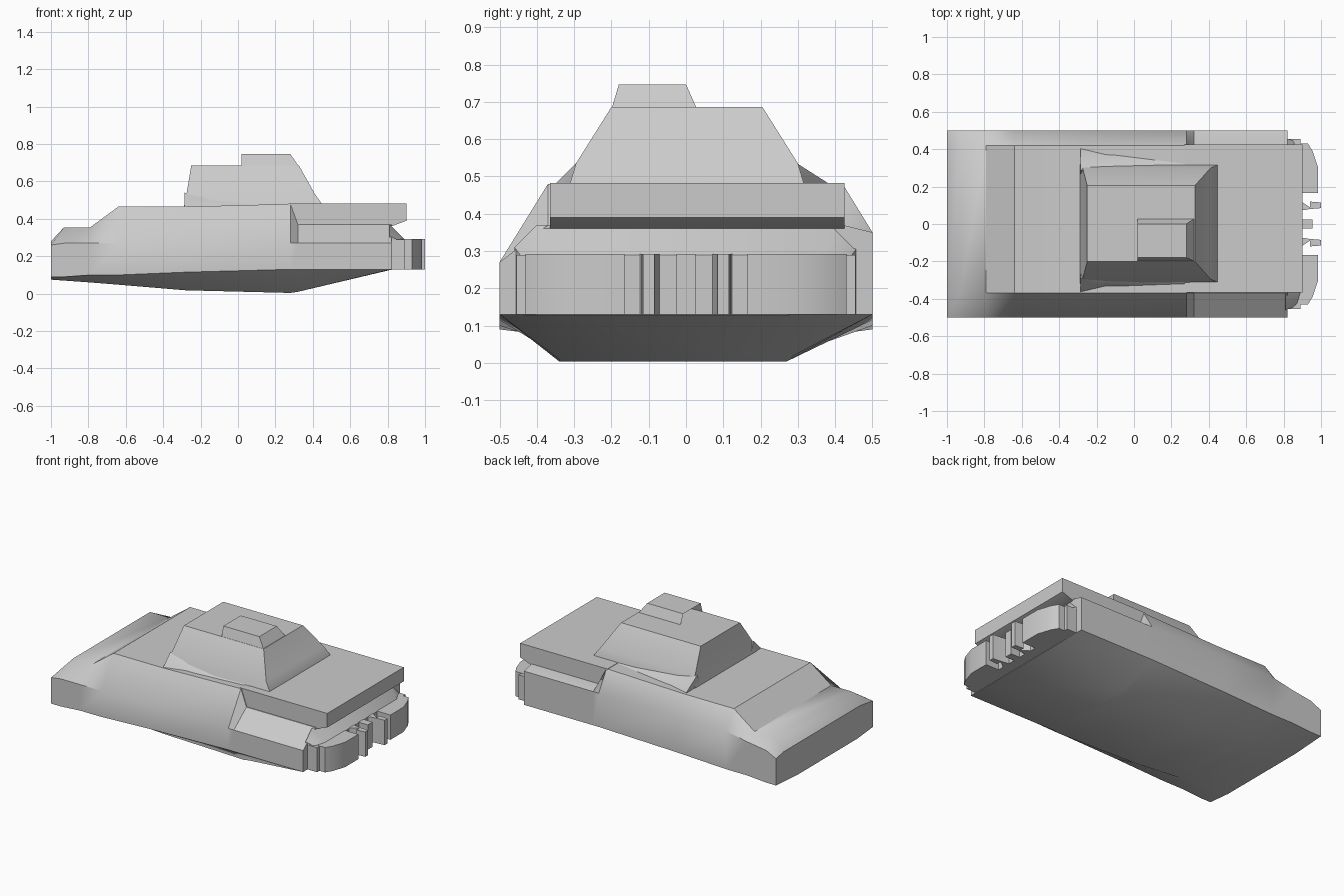
import bpy, bmesh, math

old = bpy.data.objects.get("Cube")
if old:
    bpy.data.objects.remove(old)

grey = bpy.data.materials.new("plain_grey")
grey.use_nodes = True
grey.diffuse_color = (0.6, 0.6, 0.6, 1)
grey.node_tree.nodes["Principled BSDF"].inputs["Base Color"].default_value = (0.6, 0.6, 0.6, 1)


def loft(name, rings, angle=35, opening=None):
    """Skin a list of matching rings, cap both ends, shade by angle."""
    bm = bmesh.new()
    loops = [[bm.verts.new(p) for p in ring] for ring in rings]
    n = len(loops[0])
    for a, b in zip(loops, loops[1:]):
        for i in range(n):
            j = (i + 1) % n
            bm.faces.new((a[i], a[j], b[j], b[i]))
    bm.faces.new(loops[0][::-1])
    bm.faces.new(loops[-1])
    bmesh.ops.recalc_face_normals(bm, faces=bm.faces)
    if opening:
        bm.normal_update()
        face = max(bm.faces, key=lambda f: -f.normal.x)
        bmesh.ops.inset_region(bm, faces=[face], thickness=opening)
        bmesh.ops.translate(bm, verts=face.verts, vec=(0.12, 0, 0))
    mesh = bpy.data.meshes.new(name)
    bm.to_mesh(mesh)
    bm.free()
    mesh.materials.append(grey)
    obj = bpy.data.objects.new(name, mesh)
    bpy.context.collection.objects.link(obj)
    bpy.ops.object.select_all(action='DESELECT')
    obj.select_set(True)
    bpy.context.view_layer.objects.active = obj
    bpy.ops.object.shade_smooth_by_angle(angle=math.radians(angle))
    return obj


def rect(x0, x1, y0, y1, z):
    return [(x0, y0, z), (x1, y0, z), (x1, y1, z), (x0, y1, z)]


def slab(name, outline, z0, z1):
    return loft(name, [[(x, y, z) for x, y in outline] for z in (z0, z1)])


def hull_ring(x, bottom, chine, right, left, top):
    return [(x, -0.34, bottom), (x, -0.5, chine), (x, -0.5, right), (x, -0.37, top),
            (x, 0.42, top), (x, 0.5, left), (x, 0.5, chine), (x, 0.27, bottom)]


# Hull: raked stern, stepped rear deck, shallow keel
loft("hull", [hull_ring(*s) for s in (
    (-1, 0.075, 0.09, 0.26, 0.265, 0.28),
    (-0.93, 0.07, 0.09, 0.27, 0.30, 0.355),
    (-0.79, 0.06, 0.10, 0.27, 0.32, 0.355),
    (-0.64, 0.048, 0.10, 0.27, 0.35, 0.465),
    (-0.28, 0.018, 0.115, 0.27, 0.35, 0.465),
    (0.28, 0.004, 0.13, 0.27, 0.35, 0.48),
    (0.32, 0.01, 0.13, 0.27, 0.35, 0.37),
    (0.82, 0.128, 0.13, 0.27, 0.35, 0.37))])

# Overhanging deck with a chamfered underside
deck = [(0.27, 0.39), (0.32, 0.36), (0.82, 0.36), (0.9, 0.39), (0.9, 0.482), (0.27, 0.482)]
loft("front_deck", [[(x, y, z) for x, z in deck] for y in (-0.365, 0.425)])

# Tapered nose behind the grille
loft("nose", [
    [(x, -w, 0.13), (x, w, 0.13), (x, w, s), (x, w - 0.06, t), (x, -w + 0.06, t), (x, -w, s)]
    for x, w, s, t in ((0.81, 0.46, 0.31, 0.37), (0.89, 0.43, 0.27, 0.29))])
for side, label in ((-1, "right"), (1, "left")):
    slab(label + "_nose_corner", [(0.81, side * 0.42), (0.89, side * 0.42),
                                  (0.89, side * 0.455), (0.81, side * 0.455)], 0.13, 0.29)
    # Angled grille end blocks
    slab(label + "_grille_block", [(0.85, side * 0.165), (0.985, side * 0.165), (0.985, side * 0.3),
                                   (0.955, side * 0.39), (0.93, side * 0.43), (0.85, side * 0.43)],
         0.13, 0.292)
    # Flared grille bars
    slab(label + "_grille_bar", [(0.88, side * 0.13), (0.94, side * 0.09), (0.94, side * 0.12), (1, side * 0.115),
                                 (1, side * 0.085), (0.94, side * 0.08), (0.88, side * 0.07)][::1],
         0.13, 0.292)
slab("middle_grille_bar", [(0.88, -0.025), (0.955, -0.025), (0.955, 0.025), (0.88, 0.025)], 0.13, 0.292)

# Cabin with sloping windscreen and sides
loft("cabin", [
    rect(-0.29, 0.45, -0.32, 0.32, 0.46),
    rect(-0.285, 0.445, -0.31, 0.315, 0.485),
    rect(-0.275, 0.41, -0.295, 0.3, 0.535),
    rect(-0.25, 0.325, -0.2, 0.205, 0.686)], 25)

# Raised roof hood, open toward the stern
loft("roof_hood", [
    rect(0.02, 0.325, -0.2, 0.03, 0.68),
    rect(0.02, 0.28, -0.18, 0, 0.747)], 25, opening=0.012)

# Side aprons between the cabin and the shoulders
for side, label, reach in ((-1, "right", 0.37), (1, "left", 0.41)):
    loft(label + "_apron", [
        [(x, side * 0.25, 0.45), (x, side * y, 0.45), (x, side * (y - 0.01), 0.47), (x, side * 0.29, z)]
        for x, y, z in ((-0.285, reach, 0.54), (-0.15, reach - 0.03, 0.52), (0.3, 0.36, 0.49))])
